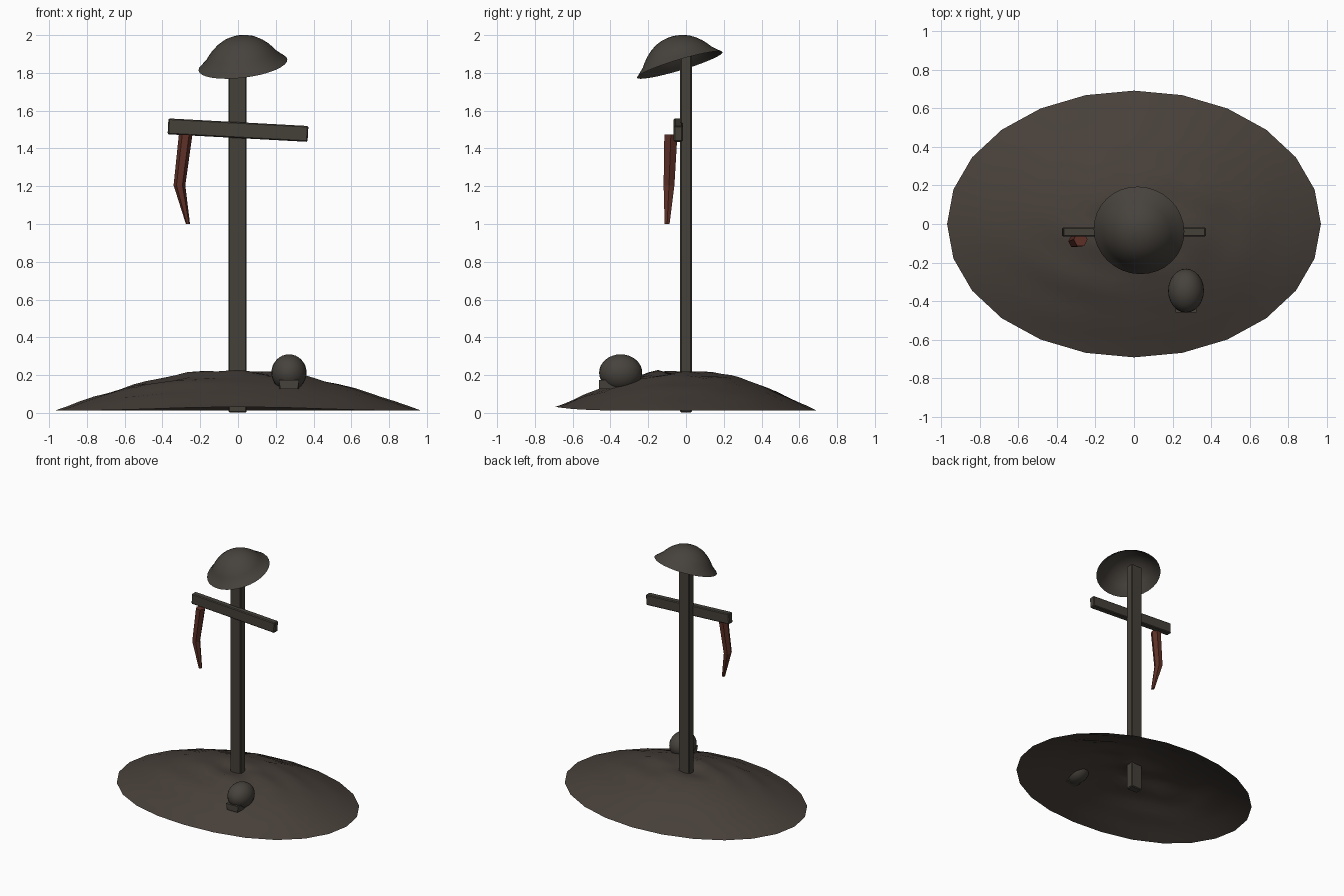
import bpy, bmesh
from math import sin, cos, pi, radians, atan2
from mathutils import Vector, Matrix

cube = bpy.data.objects.get("Cube")
if cube:
    bpy.data.objects.remove(cube, do_unlink=True)


def material(name, colour):
    m = bpy.data.materials.new(name)
    m.use_nodes = True
    m.diffuse_color = (*colour, 1)
    bsdf = next(n for n in m.node_tree.nodes if n.type == 'BSDF_PRINCIPLED')
    bsdf.inputs["Base Color"].default_value = (*colour, 1)
    return m


EARTH = material("brown earth", (0.064, 0.051, 0.042))
WOOD = material("weathered wood", (0.060, 0.053, 0.042))
STEEL = material("dull steel", (0.062, 0.054, 0.045))
BONE = material("dirty bone", (0.062, 0.054, 0.045))
CLOTH = material("dark red cloth", (0.110, 0.030, 0.020))


def finish(bm, name, mat, angle=None):
    mesh = bpy.data.meshes.new(name)
    bm.to_mesh(mesh)
    bm.free()
    mesh.materials.append(mat)
    ob = bpy.data.objects.new(name, mesh)
    bpy.context.collection.objects.link(ob)
    if angle:
        bpy.ops.object.select_all(action='DESELECT')
        ob.select_set(True)
        bpy.context.view_layer.objects.active = ob
        bpy.ops.object.shade_smooth_by_angle(angle=radians(angle))
    return ob


def loft(rings, cap_start=False, cap_end=False):
    """Skin closed rings of points; a one-point ring makes a fan."""
    bm = bmesh.new()
    rows = [[bm.verts.new(p) for p in ring] for ring in rings]
    for a, b in zip(rows, rows[1:]):
        n = len(a)
        for i in range(n):
            j = (i + 1) % n
            if len(b) == 1:
                bm.faces.new((a[i], a[j], b[0]))
            else:
                bm.faces.new((a[i], a[j], b[j], b[i]))
    if cap_start:
        bm.faces.new(rows[0][::-1])
    if cap_end:
        bm.faces.new(rows[-1])
    return bm


def beam(name, size, centre, tilt=0.0):
    bm = bmesh.new()
    bmesh.ops.create_cube(bm, size=1)
    bmesh.ops.scale(bm, vec=size, verts=bm.verts)
    bmesh.ops.bevel(bm, geom=bm.edges[:], offset=0.006, segments=1, affect='EDGES')
    bm.transform(Matrix.Translation(centre) @ Matrix.Rotation(tilt, 4, 'Y'))
    return finish(bm, name, WOOD)


def interpolate(points, t):
    for (t0, h0), (t1, h1) in zip(points, points[1:]):
        if t <= t1:
            return h0 + (h1 - h0) * (t - t0) / (t1 - t0)
    return points[-1][1]


# Mound: open oval shell, rippled, pinched in around the post
SLOPE = [(0, 0.19), (0.07, 0.205), (0.2, 0.218), (0.4, 0.188), (0.6, 0.14),
         (0.8, 0.08), (1, 0.012)]
SIDES, STEPS = 24, 14


def mound_point(t, a):
    x, y = 0.97 * t * cos(a), 0.692 * t * sin(a)
    ripple = 0.009 * sin(17 * x + 9 * y) * sin(13 * y - 5 * x + 1) + 0.004 * sin(31 * y + 8 * x)
    lift = 0.02 * max(0, -sin(a)) ** 6 * t ** 4
    return (x, y, interpolate(SLOPE, t) + ripple * min(1, 6 * t) * (1 - t ** 4) + lift)


rings = [[mound_point(1 - k / STEPS, 2 * pi * i / SIDES) for i in range(SIDES)]
         for k in range(STEPS)]
rings.append([mound_point(0, 0)])
finish(loft(rings), "earth_mound", EARTH, 40)

# Wooden cross
beam("post", (0.096, 0.062, 1.89), (-0.002, 0, 0.947))
beam("crossbar", (0.742, 0.048, 0.084), (0, -0.041, 1.497), radians(3.1))

# Helmet: turned shell, tilted forward and to one side
PROFILE = [(0.237, 0), (0.215, 0.02), (0.193, 0.04), (0.175, 0.065), (0.155, 0.088),
           (0.128, 0.112), (0.095, 0.134), (0.06, 0.148), (0.03, 0.154)]
rings = [[(r * cos(2 * pi * i / 32), r * sin(2 * pi * i / 32), h) for i in range(32)]
         for r, h in PROFILE]
rings.append([(0, 0, 0.156)])
bm = loft(rings)
up = Vector((-0.12, -0.285, 0.95)).normalized()
tilt = Vector((0, 0, 1)).rotation_difference(up).to_matrix().to_4x4()
bm.transform(Matrix.Translation((0.026, -0.033, 1.842)) @ tilt)
finish(bm, "helmet", STEEL, 50)

# Hanging cloth strip: six-sided, bent in the middle, tapering down
STRIP = [(-0.277, -0.08, 1.475, 0.036, 0.040), (-0.31, -0.09, 1.205, 0.031, 0.033),
         (-0.265, -0.1, 1.0, 0.011, 0.015)]
rings = [[(x + rx * cos(pi * i / 3), y + ry * sin(pi * i / 3), z) for i in range(6)]
         for x, y, z, rx, ry in reversed(STRIP)]
finish(loft(rings, True, True), "cloth_strip", CLOTH)

# Skull: egg-shaped cranium and tapered jaw
bm = bmesh.new()
bmesh.ops.create_uvsphere(bm, u_segments=24, v_segments=16, radius=1)
bmesh.ops.scale(bm, vec=(0.093, 0.114, 0.097), verts=bm.verts)
bmesh.ops.translate(bm, vec=(0.27, -0.346, 0.213), verts=bm.verts)
finish(bm, "skull", BONE, 40)

bm = bmesh.new()
bmesh.ops.create_cube(bm, size=1)
for v in bm.verts:
    if v.co.y < 0 and v.co.z < 0:
        v.co.x *= 0.85
bmesh.ops.scale(bm, vec=(0.108, 0.1, 0.048), verts=bm.verts)
bmesh.ops.translate(bm, vec=(0.27, -0.41, 0.15), verts=bm.verts)
finish(bm, "jaw", BONE)
